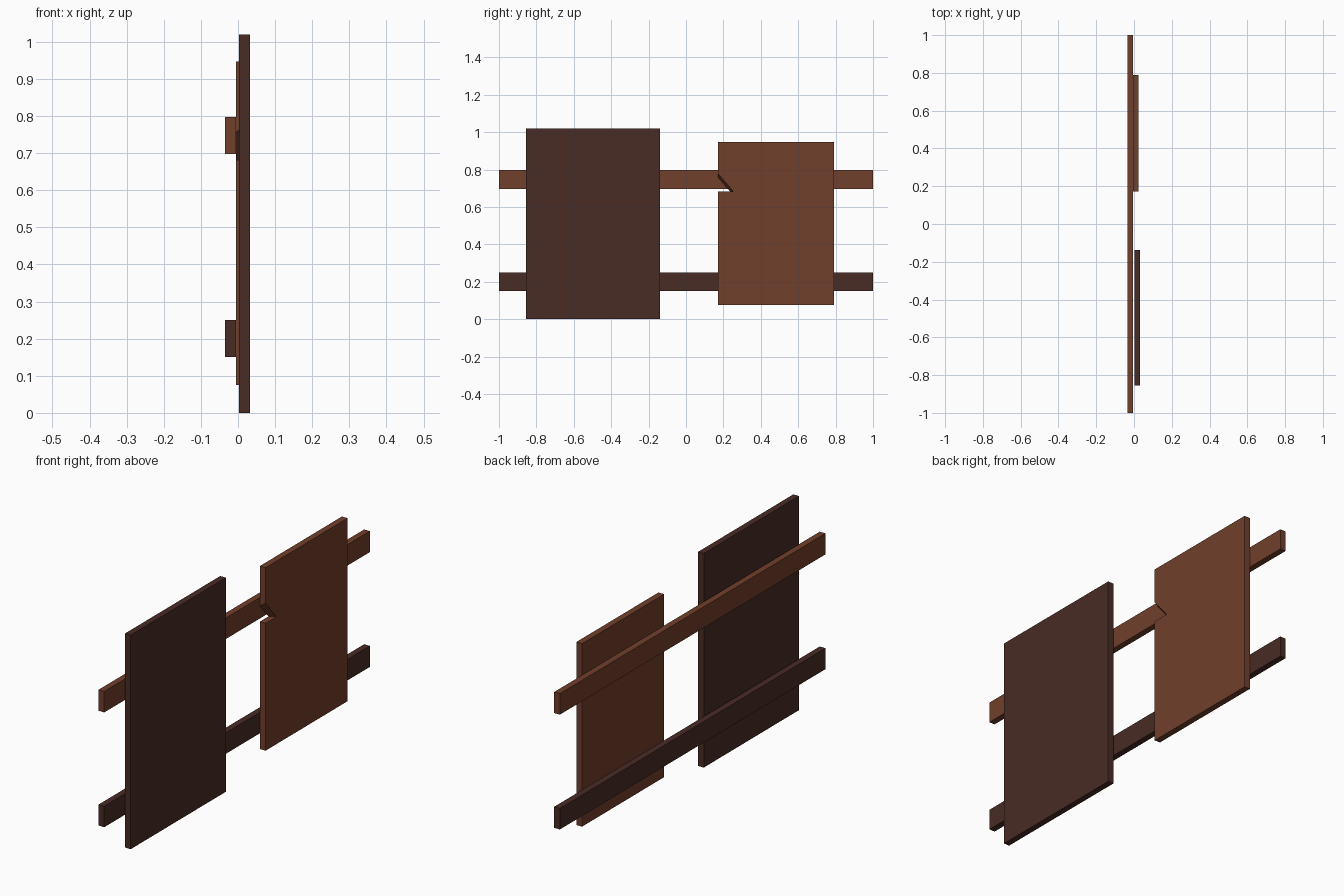
import bpy
import bmesh

if "Cube" in bpy.data.objects:
    bpy.data.objects.remove(bpy.data.objects["Cube"])


def material(name, rgb):
    m = bpy.data.materials.new(name)
    m.diffuse_color = (*rgb, 1.0)
    m.use_nodes = True
    m.node_tree.nodes["Principled BSDF"].inputs["Base Color"].default_value = m.diffuse_color
    return m


light = material("light brown wood", (0.165, 0.050, 0.025))
dark = material("dark brown wood", (0.067, 0.025, 0.018))


def plank(name, x0, x1, back, front, mat):
    """Solid lofted between two matching (y, z) outlines at x0 and x1."""
    bm = bmesh.new()
    a = [bm.verts.new((x0, y, z)) for y, z in back]
    b = [bm.verts.new((x1, y, z)) for y, z in front]
    bm.faces.new(a[::-1])
    bm.faces.new(b)
    n = len(a)
    for i in range(n):
        j = (i + 1) % n
        bm.faces.new((a[i], a[j], b[j], b[i]))
    bmesh.ops.recalc_face_normals(bm, faces=bm.faces)
    me = bpy.data.meshes.new(name)
    bm.to_mesh(me)
    bm.free()
    me.materials.append(mat)
    ob = bpy.data.objects.new(name, me)
    bpy.context.collection.objects.link(ob)
    return ob


def rect(y0, y1, z0, z1):
    return [(y0, z0), (y1, z0), (y1, z1), (y0, z1)]


# Two long rails at the back
for name, z, mat in (("lower_rail", 0.15, dark), ("upper_rail", 0.697, light)):
    r = rect(-1, 1, z, z + 0.1)
    plank(name, -0.035, -0.005, r, r, mat)

# Tall dark board
r = rect(-0.855, -0.138, 0, 1.02)
plank("dark_board", 0.003, 0.033, r, r, dark)


# Shorter light board with a bevelled splinter notch on its inner edge
def notched(tip_y, top_z):
    return [(0.172, 0.075), (0.79, 0.075), (0.79, 0.947), (0.172, 0.947),
            (0.172, top_z), (tip_y, 0.682), (0.172, 0.682)]


plank("notched_board", -0.005, 0.025, notched(0.237, 0.757), notched(0.254, 0.778), light)
